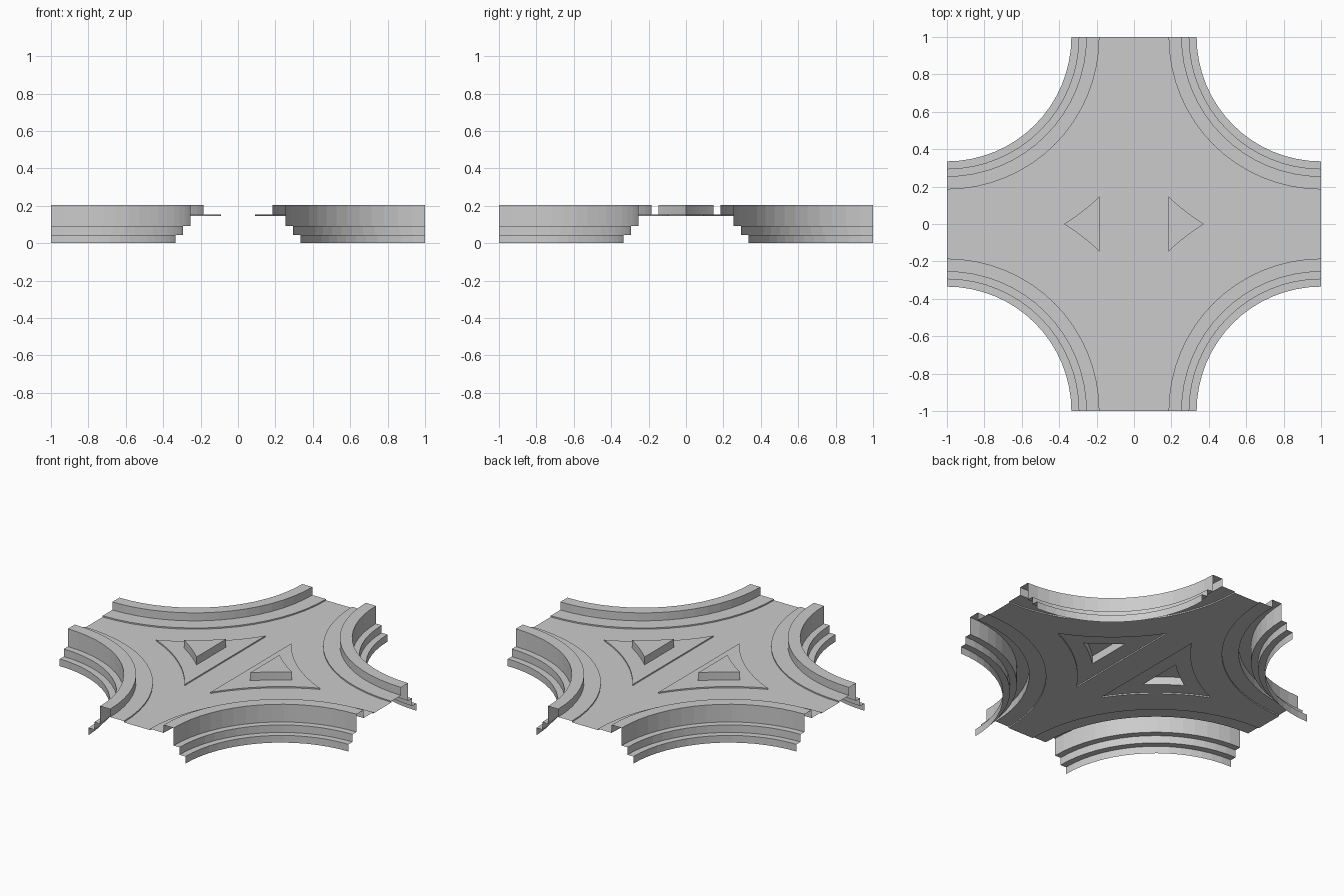
import bpy
import bmesh
from math import radians, sin, cos, asin, acos
from mathutils import Matrix, Vector

cube = bpy.data.objects.get("Cube")
if cube:
    bpy.data.objects.remove(cube)

ROAD_Z, WALK_Z, TOP_Z = 0.145, 0.153, 0.203
WALK_R, ISLAND_R, BLOCK_R = 0.91, 1.09, 1.18   # radii about the corner (1, 1)
ISLAND_X, BLOCK_X = 0.09, 0.185                # straight island sides
STEPS = 16

stone = bpy.data.materials.new("grey_stone")
stone.use_nodes = True
grey = (0.6, 0.6, 0.6, 1)
stone.diffuse_color = grey
stone.node_tree.nodes["Principled BSDF"].inputs["Base Color"].default_value = grey


def arc(r, start, end, steps=STEPS):
    """Points on a circle about the corner (1, 1)."""
    angles = [start + (end - start) * i / steps for i in range(steps + 1)]
    return [Vector((1 - r * cos(a), 1 - r * sin(a), 0)) for a in angles]


def turned(points, quarter_turns):
    turn = Matrix.Rotation(radians(90 * quarter_turns), 3, 'Z')
    return [turn @ p for p in points]


def island_outline(r, x, quarter_turns):
    """Three-sided outline with two curved sides, anticlockwise."""
    upper = arc(r, asin(1 / r), acos((1 - x) / r), 8)
    lower = [Vector((p.x, -p.y, 0)) for p in reversed(upper[1:])]
    return turned(upper + lower, quarter_turns)


def finish(bm, name):
    mesh = bpy.data.meshes.new(name)
    bm.to_mesh(mesh)
    bm.free()
    mesh.materials.append(stone)
    obj = bpy.data.objects.new(name, mesh)
    bpy.context.collection.objects.link(obj)


def loop(bm, points, z):
    return [bm.verts.new((p.x, p.y, z)) for p in points]


def fill(bm, *loops):
    """Flat upward surface; every loop after the first is a hole."""
    edges = []
    for ring in loops:
        for a, b in zip(ring, ring[1:] + ring[:1]):
            edges.append(bm.edges.get((a, b)) or bm.edges.new((a, b)))
    made = bmesh.ops.triangle_fill(bm, use_beauty=True, edges=edges, normal=(0, 0, 1))
    for f in made["geom"]:
        if isinstance(f, bmesh.types.BMFace):
            f.normal_update()
            if f.normal.z < 0:
                f.normal_flip()


def side(bm, low, high):
    for i in range(len(low)):
        j = (i + 1) % len(low)
        bm.faces.new((low[i], low[j], high[j], high[i]))


# Road surface with openings below the islands
bm = bmesh.new()
edge = [p for k in range(4) for p in turned(arc(WALK_R, radians(90), 0), k)]
holes = [loop(bm, island_outline(ISLAND_R, ISLAND_X, k), ROAD_Z) for k in (0, 2)]
fill(bm, loop(bm, edge, ROAD_Z), *holes)
finish(bm, "road")

# Traffic islands: low kerb, flat border and raised hollow block
for k, name in ((0, "left_island"), (2, "right_island")):
    bm = bmesh.new()
    border = island_outline(ISLAND_R, ISLAND_X, k)
    block = island_outline(BLOCK_R, BLOCK_X, k)
    kerb_low, kerb_top = loop(bm, border, ROAD_Z), loop(bm, border, WALK_Z)
    block_low, block_top = loop(bm, block, WALK_Z), loop(bm, block, TOP_Z)
    side(bm, kerb_low, kerb_top)
    fill(bm, kerb_top, block_low)
    side(bm, block_low, block_top)
    fill(bm, block_top)
    finish(bm, name)

# Curved corners: stepped base, parapet, pavement and kerb in one open sweep
profile = [(0.665, 0), (0.665, 0.045), (0.705, 0.045), (0.705, 0.092),
           (0.745, 0.092), (0.745, TOP_Z), (0.815, TOP_Z), (0.815, WALK_Z),
           (WALK_R, WALK_Z), (WALK_R, ROAD_Z)]
for k, name in enumerate(("back_left", "back_right", "front_right", "front_left")):
    bm = bmesh.new()
    rows = [loop(bm, turned(arc(r, 0, radians(90)), k), z) for r, z in profile]
    for a, b in zip(rows, rows[1:]):
        for i in range(STEPS):
            bm.faces.new((a[i], b[i], b[i + 1], a[i + 1]))
    finish(bm, name + "_corner_wall")
